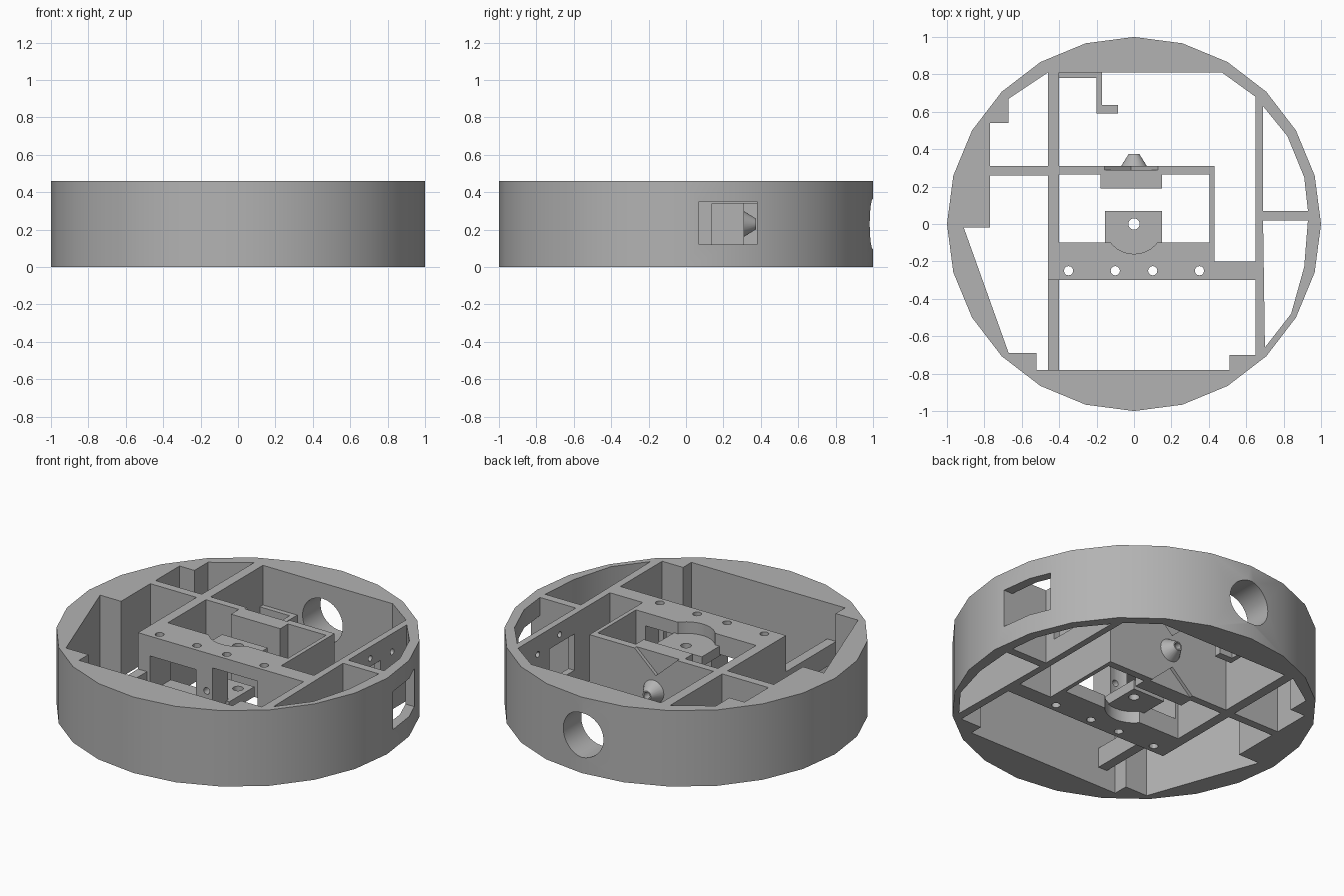
import bpy, bmesh, math

cube = bpy.data.objects.get("Cube")
if cube:
    bpy.data.objects.remove(cube, do_unlink=True)

H, MID = 0.46, 0.23
grey = bpy.data.materials.new("plain grey")
grey.use_nodes = True
GREY = (0.45, 0.45, 0.45, 1)
grey.diffuse_color = GREY
grey.node_tree.nodes["Principled BSDF"].inputs["Base Color"].default_value = GREY

# how (a, b, height) of an outline maps to space, by extrusion axis
AXES = {"z": lambda a, b, h: (a, b, h),
        "y": lambda a, b, h: (a, h, b),
        "x": lambda a, b, h: (h, a, b)}


def loft(name, low, high, lo, hi, axis="z"):
    """Solid between two outlines with the same number of points."""
    bm = bmesh.new()
    place = AXES[axis]
    v0 = [bm.verts.new(place(a, b, lo)) for a, b in low]
    v1 = [bm.verts.new(place(a, b, hi)) for a, b in high]
    bm.faces.new(v0)
    bm.faces.new(v1)
    n = len(v0)
    for i in range(n):
        j = (i + 1) % n
        bm.faces.new((v0[i], v0[j], v1[j], v1[i]))
    bmesh.ops.recalc_face_normals(bm, faces=bm.faces)
    mesh = bpy.data.meshes.new(name)
    bm.to_mesh(mesh)
    bm.free()
    mesh.materials.append(grey)
    obj = bpy.data.objects.new(name, mesh)
    bpy.context.collection.objects.link(obj)
    return obj


def prism(name, pts, lo, hi, axis="z"):
    return loft(name, pts, pts, lo, hi, axis)


def rect(a0, a1, b0, b1):
    return [(a0, b0), (a1, b0), (a1, b1), (a0, b1)]


def circle(r, n=24, ca=0, cb=0):
    return [(ca + r * math.cos(math.tau * i / n), cb + r * math.sin(math.tau * i / n))
            for i in range(n)]


def cut(obj, pts, lo=-0.1, hi=0.6, axis="z"):
    cutter = prism("cutter", pts, lo, hi, axis)
    cutter.hide_render = True
    mod = obj.modifiers.new("cut", "BOOLEAN")
    mod.operation, mod.solver, mod.object = "DIFFERENCE", "EXACT", cutter
    bpy.context.view_layer.objects.active = obj
    bpy.ops.object.modifier_apply(modifier=mod.name)
    bpy.data.objects.remove(cutter, do_unlink=True)


# drum body
body = prism("drum_body", circle(1), 0, H)

# open cavities, leaving the partition walls between them
rear_left = [(-.46, .81), (-.67, .67), (-.67, .54), (-.77, .54), (-.77, .31), (-.46, .31)]
left_bay = [(-.77, .26), (-.77, -.02), (-.91, -.02), (-.67, -.69), (-.52, -.69),
            (-.52, -.78), (-.46, -.78), (-.46, .26)]
front_bay = [(-.4, -.78), (.51, -.78), (.51, -.7), (.65, -.7), (.65, -.3), (-.4, -.3)]
back_bay = [(-.4, .31), (.43, .31), (.43, -.2), (.65, -.2), (.65, .68), (.47, .81), (-.4, .81)]
centre_bay = [(-.4, -.1), (.405, -.1), (.405, .265), (.15, .265), (.15, .19),
              (-.18, .19), (-.18, .265), (-.4, .265)]
side_back = [(.69, .63), (.82, .47), (.91, .25), (.93, .07), (.69, .07)]
side_front = [(.69, .02), (.93, .02), (.91, -.23), (.84, -.48), (.7, -.66)]
for outline in (rear_left, left_bay, front_bay, back_bay, centre_bay, side_back, side_front):
    cut(body, outline)

# front part of the long partition is only a low bar
cut(body, rect(-.47, -.39, -.78, -.3), .24, .6)
cut(body, rect(-.47, -.39, -.78, -.3), -.1, .12)

# round recess and screw holes in the cross beam
cut(body, circle(.16, 32))
for x in (-.35, -.1, .1, .35):
    cut(body, circle(.025, 12, x, -.25))

# windows through the beam on both sides of the centre post
cut(body, rect(-.38, -.07, .12, .34), -.35, -.05, "y")
cut(body, rect(.04, .34, .08, .38), -.35, -.05, "y")

# round port at the back, window in the side and the partition
cut(body, circle(.135, 32, 0, MID), .7, 1.1, "y")
cut(body, rect(.07, .38, .12, .35), .8, 1.1, "x")
cut(body, rect(.14, .38, .12, .34), .6, .75, "x")
for y in (.28, .49):
    cut(body, circle(.018, 12, y, .39 if y < .3 else .35), .6, .75, "x")

# wedge recesses above and below the nozzle
for edge, tip in ((.48, .33), (-.02, .13)):
    cut(body, [(-.18, edge), (.15, edge), (-.015, tip)], .29, .35, "y")

# nozzle
nozzle = loft("nozzle", circle(.075, 24, 0, MID), circle(.028, 24, 0, MID), .3, .375, "y")

# bore along the axis
for part in (body, nozzle):
    cut(part, circle(.02, 16, 0, MID), -.35, .45, "y")

# pivot plates inside the centre bay
upper = prism("upper_pivot_plate", rect(-.155, .15, -.17, .07), .33, .39)
lower = prism("lower_pivot_plate", rect(-.155, .06, -.17, .07), .07, .13)
for plate in (upper, lower):
    cut(plate, circle(.03, 16))

# hooked bracket in the back bay
hook = [(-.4, .81), (-.4, .78), (-.2, .78), (-.2, .59), (-.085, .59), (-.085, .635),
        (-.17, .635), (-.17, .81)]
bracket = prism("hook_bracket", hook, .1, .22)

# smooth drum and round parts, crisp edges
for obj in (body, nozzle, upper, lower, bracket):
    bpy.ops.object.select_all(action="DESELECT")
    obj.select_set(True)
    bpy.context.view_layer.objects.active = obj
    bpy.ops.object.shade_smooth_by_angle(angle=math.radians(30))
